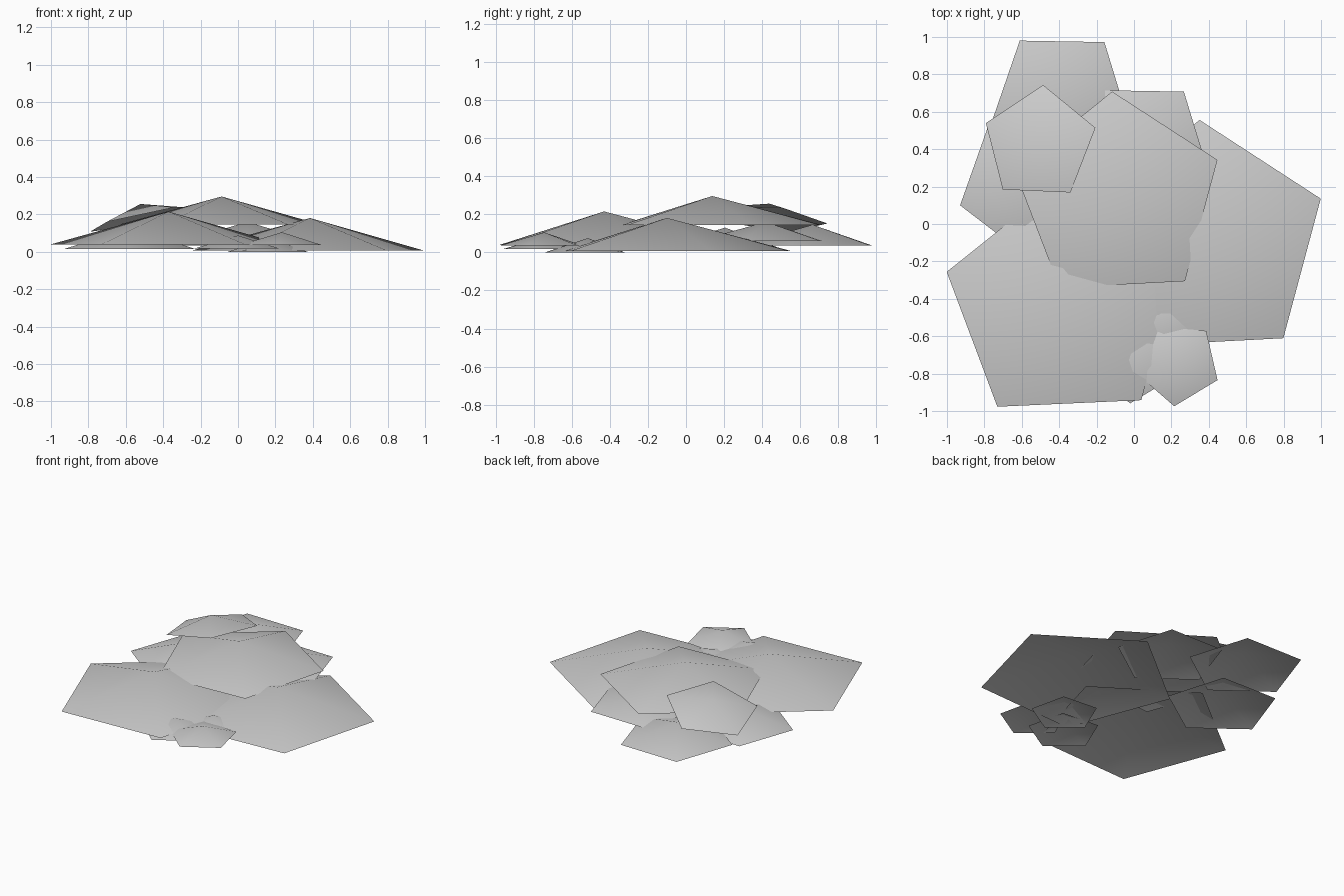
import bpy
import bmesh
from math import radians, cos, sin
from mathutils import Matrix, Vector

cube = bpy.data.objects.get("Cube")
if cube:
    bpy.data.objects.remove(cube, do_unlink=True)

# Single pale grey for every leaf
grey = bpy.data.materials.new("pale_grey")
grey.use_nodes = True
colour = (0.6, 0.6, 0.6, 1)
grey.diffuse_color = colour
grey.node_tree.nodes["Principled BSDF"].inputs["Base Color"].default_value = colour


def leaf(name, x, y, base, radius, height, turn, tilt=0, high_side=0):
    """Open five-sided shallow cone; tilt lifts the rim toward high_side (degrees)."""
    bm = bmesh.new()
    tip = bm.verts.new((0, 0, height))
    rim = []
    for i in range(5):
        a = radians(turn + 72 * i)
        rim.append(bm.verts.new((radius * cos(a), radius * sin(a), 0)))
    for i in range(5):
        bm.faces.new((tip, rim[i], rim[(i + 1) % 5])).smooth = True
    h = radians(high_side)
    axis = Vector((sin(h), -cos(h), 0))
    rotation = Matrix.Rotation(radians(tilt), 4, axis)
    bm.transform(Matrix.Translation((x, y, base)) @ rotation)
    mesh = bpy.data.meshes.new(name)
    bm.to_mesh(mesh)
    bm.free()
    mesh.materials.append(grey)
    ob = bpy.data.objects.new(name, mesh)
    bpy.context.collection.objects.link(ob)


# Three large leaves
leaf("large_leaf_left", -0.37, -0.43, 0.04, 0.655, 0.175, 20.6)
leaf("large_leaf_right", 0.385, -0.1, 0.006, 0.657, 0.175, 21)
leaf("large_leaf_top", -0.087, 0.138, 0.145, 0.571, 0.151, 21)

# Medium leaves around the back and side
leaf("medium_leaf_back", -0.39, 0.665, 0.035, 0.385, 0.11, 53)
leaf("medium_leaf_back_right", 0.05, 0.42, 0.06, 0.36, 0.1, 53)
leaf("medium_leaf_side", -0.575, 0.205, 0.015, 0.37, 0.115, 52.5)

# Raised tilted leaf
leaf("tilted_leaf", -0.505, 0.43, 0.178, 0.315, 0.08, 15, tilt=13, high_side=-25)

# Small leaves at the front
leaf("small_leaf_front", 0.235, -0.745, 0.037, 0.23, 0.068, 49)
leaf("small_leaf_low", 0.0, -0.72, 0.018, 0.24, 0.07, 49)
leaf("small_leaf_inner", 0.165, -0.515, 0.0, 0.225, 0.075, 49)
